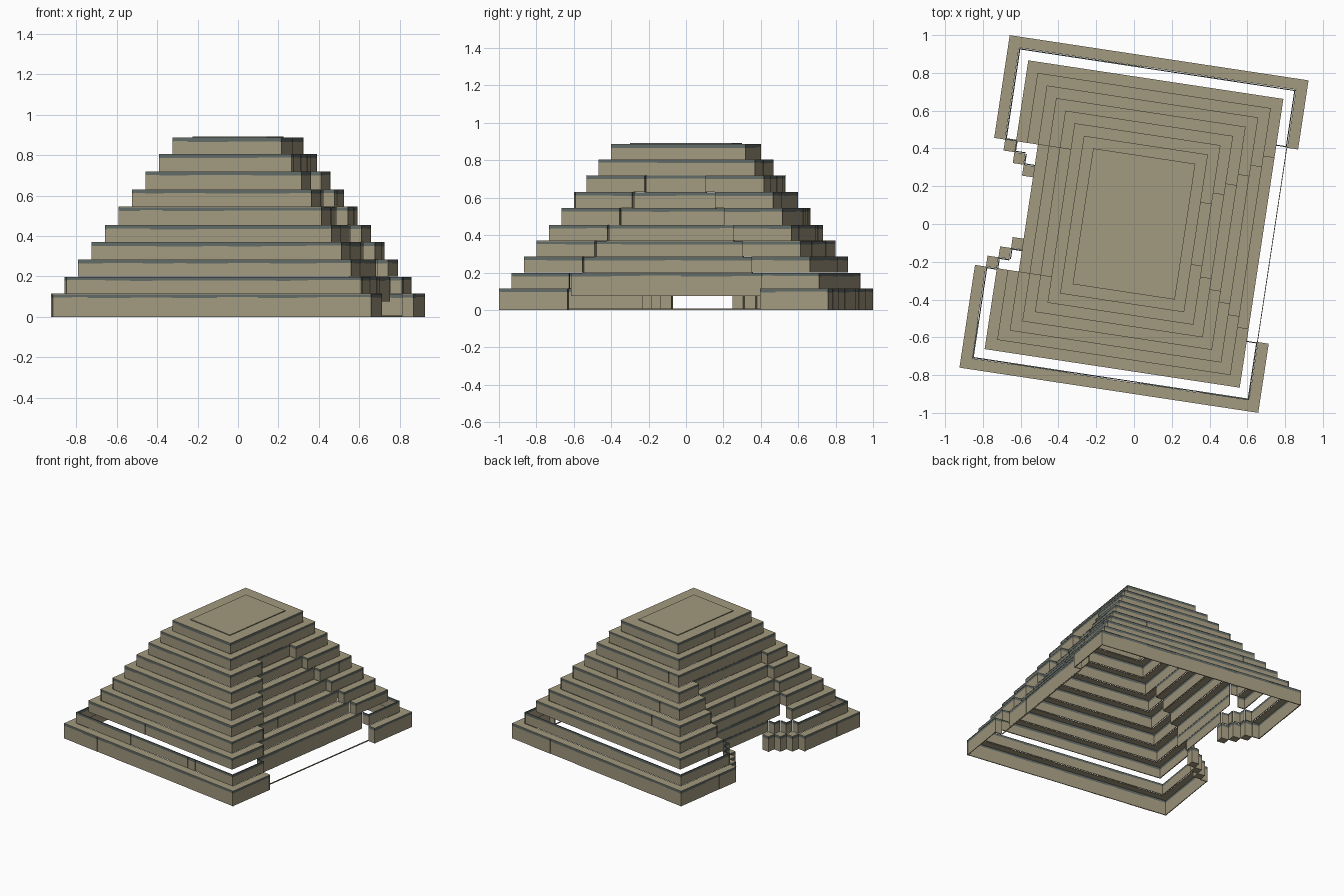
import bpy, bmesh, math, random

if "Cube" in bpy.data.objects:
    bpy.data.objects.remove(bpy.data.objects["Cube"])

random.seed(4)
ANGLE = math.radians(-8.6)
D = 0.0585                                   # tier setback
TOPS = [0, .115, .2, .285, .37, .455, .545, .63, .72, .805, .887]
T = 0.008                                    # masonry shell thickness


def material(name, rgb):
    m = bpy.data.materials.new(name)
    m.diffuse_color = (*rgb, 1)
    m.use_nodes = True
    m.node_tree.nodes["Principled BSDF"].inputs["Base Color"].default_value = m.diffuse_color
    return m


STONE = material("sandstone", (.36, .32, .21))
SLATE = material("slate_trim", (.12, .145, .135))


def box(bm, u0, u1, v0, v1, z0, z1, mat=0):
    """Axis-aligned box in the building's own frame."""
    u0, u1 = sorted((u0, u1))
    v0, v1 = sorted((v0, v1))
    vs = [bm.verts.new(p) for p in
          ((u0, v0, z0), (u1, v0, z0), (u1, v1, z0), (u0, v1, z0),
           (u0, v0, z1), (u1, v0, z1), (u1, v1, z1), (u0, v1, z1))]
    for f in ((3, 2, 1, 0), (4, 5, 6, 7), (0, 1, 5, 4), (1, 2, 6, 5), (2, 3, 7, 6), (3, 0, 4, 7)):
        bm.faces.new([vs[i] for i in f]).material_index = mat


def wall(bm, axis, pos, inward, lo, hi, z0, z1):
    """Row of stone blocks with a slate cap; axis is the wall's normal."""
    lo, hi = sorted((lo, hi))
    cuts = [lo]
    while hi - cuts[-1] > .3:
        cuts.append(cuts[-1] + random.uniform(.06, .24))
    cuts.append(hi)
    for s, e in zip(cuts, cuts[1:]):
        face = pos + inward * random.uniform(0, .003)
        back = pos + inward * T
        zc = z1 - random.uniform(.017, .022)
        for za, zb, mat in ((z0, zc, 0), (zc, z1 - .002, 1)):
            if axis == 'u':
                box(bm, face, back, s, e, za, zb, mat)
            else:
                box(bm, s, e, face, back, za, zb, mat)


def ledge(bm, u0, u1, v0, v1, z):
    box(bm, u0, u1, v0, v1, z - .003, z)


def finish(name, bm):
    me = bpy.data.meshes.new(name)
    bm.to_mesh(me)
    bm.free()
    me.materials.append(STONE)
    me.materials.append(SLATE)
    ob = bpy.data.objects.new(name, me)
    ob.rotation_euler.z = ANGLE
    bpy.context.collection.objects.link(ob)


def half(i):
    return .80 - D * (i - 1), .89 - D * (i - 1)


def notch(i, side):
    """Half width of the stair recess on the right (1) or left (-1) side."""
    if side > 0:
        return .52 if i <= 2 else (.165 + D * (8 - i) if i <= 8 else 0)
    return .34 if i <= 7 else 0


# Stepped tiers
for i in range(1, 11):
    bm = bmesh.new()
    a, b = half(i)
    z0, z1 = TOPS[i - 1], TOPS[i]
    has_ledge = i != 2                       # the second tier is an open parapet
    w = D if i < 10 else 1.5 * D
    for s in (-1, 1):
        # Front and back
        wall(bm, 'v', s * b, -s, -a, a, z0, z1)
        if has_ledge:
            ledge(bm, -a, a, s * b, s * (b - w), z1)
        # Side wings on both sides of the recess
        h = notch(i, s)
        for t in (-1, 1):
            wall(bm, 'u', s * a, -s, t * h, t * b, z0, z1)
            if has_ledge:
                ledge(bm, s * a, s * (a - w), t * h, t * (b - w), z1)
            if h:
                wall(bm, 'v', t * h, t, s * a, s * (a - D), z0, z1)
        # Recessed middle
        if h and i > 1 and not (s < 0 and i < 4):
            wall(bm, 'u', s * (a - D), -s, -h, h, .075 if i == 2 else z0, z1)
            n = notch(i + 1, s)
            if n:
                ledge(bm, s * (a - D), s * (a - 2 * D), -n, n, z1)
        if s < 0 and i == 3:
            wall(bm, 'u', -half(5)[0], 1, -h, h, z0, z1)
    finish(f"tier_{i}", bm)

# Diagonal stepped entrance on the left
bm = bmesh.new()
for t in (-1, 1):
    for k in range(3):
        u = -half(k + 2)[0]
        v0 = notch(1, -1) - D * k
        v1 = v0 - D
        box(bm, u, u + D, t * v0, t * v1, 0, TOPS[1] - .02)
        box(bm, u, u + D, t * v0, t * v1, TOPS[1] - .02, TOPS[1] - .003, 1)
        ledge(bm, u, u + D, t * v0, t * v1, TOPS[1])
        wall(bm, 'v', t * v0, t, u, u + D, TOPS[1], TOPS[2])
        wall(bm, 'u', u + D, 1, t * v0, t * v1, TOPS[1], TOPS[2])
wall(bm, 'u', -half(5)[0], 1, -.17, .17, TOPS[1], TOPS[2])
finish("stepped_entrance", bm)

# Thin sill across the right opening
bm = bmesh.new()
a = half(2)[0]
box(bm, a - .004, a, -.52, .52, 0, .008)
finish("entrance_sill", bm)

# Roof panel with slate edge
bm = bmesh.new()
a, b = half(10)
a, b = a - 1.5 * D, b - 1.5 * D
box(bm, -a, a, -b, b, TOPS[10] - .01, TOPS[10] + .003, 1)
box(bm, -a, a, -b, b, TOPS[10] + .003, TOPS[10] + .006)
finish("roof_panel", bm)
